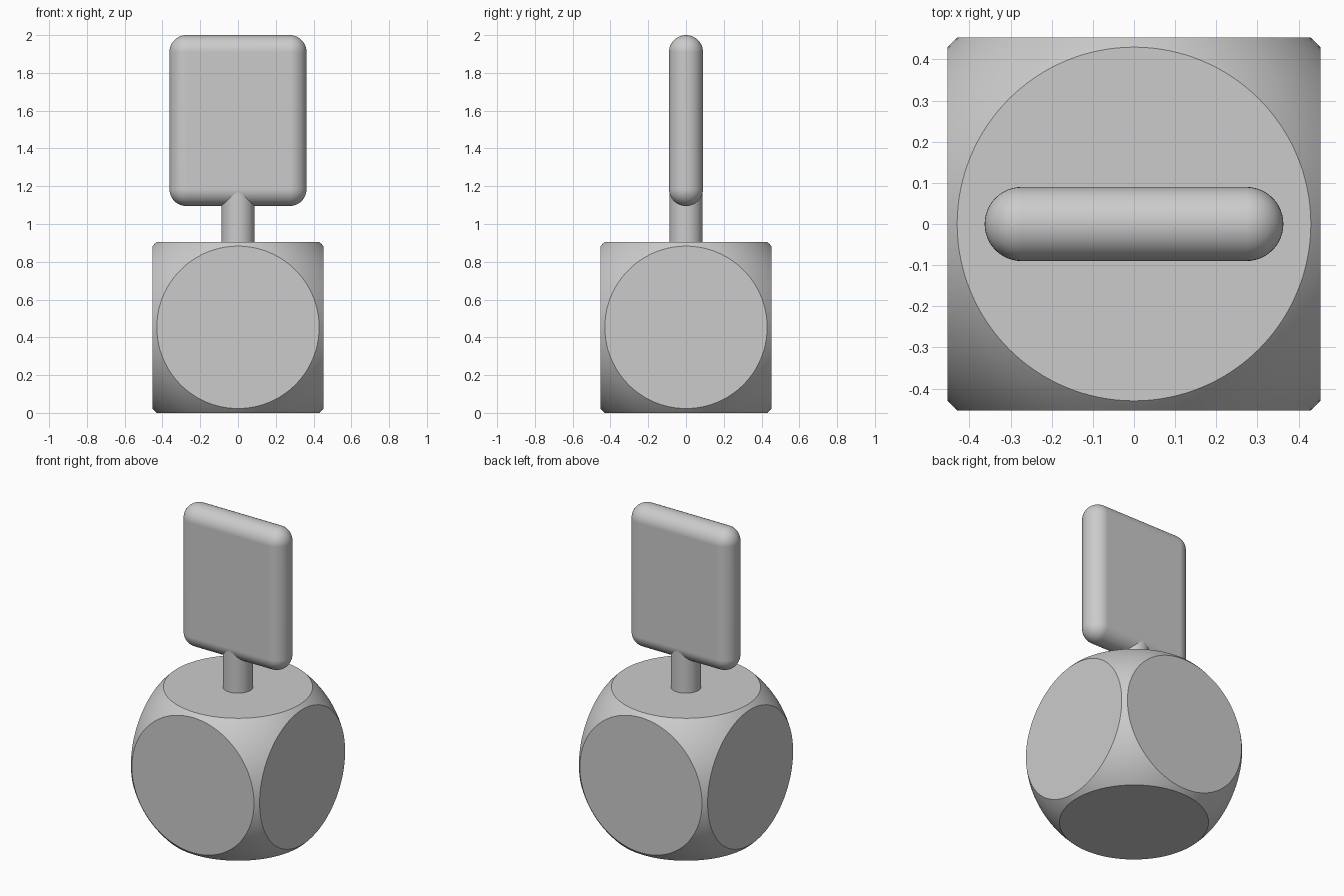
import bpy, bmesh, math
from mathutils import Vector, Matrix

if "Cube" in bpy.data.objects:
    bpy.data.objects.remove(bpy.data.objects["Cube"], do_unlink=True)

GREY = (0.6, 0.6, 0.6, 1)
mat = bpy.data.materials.new("plain grey")
mat.use_nodes = True
mat.diffuse_color = GREY
mat.node_tree.nodes["Principled BSDF"].inputs["Base Color"].default_value = GREY


def finish(bm, name, z):
    """Turn a bmesh into a smooth-shaded object with crisp sharp edges."""
    bmesh.ops.recalc_face_normals(bm, faces=bm.faces)
    mesh = bpy.data.meshes.new(name)
    bm.to_mesh(mesh)
    bm.free()
    mesh.materials.append(mat)
    ob = bpy.data.objects.new(name, mesh)
    bpy.context.collection.objects.link(ob)
    ob.location.z = z
    bpy.ops.object.select_all(action='DESELECT')
    ob.select_set(True)
    bpy.context.view_layer.objects.active = ob
    bpy.ops.object.shade_smooth_by_angle(angle=math.radians(30))
    ob.modifiers.new("Weighted Normal", 'WEIGHTED_NORMAL').keep_sharp = True
    return ob


HALF = 0.453     # half width of the base
FACET = 0.43     # radius of each flat disc
THICK = 0.09     # half thickness of the paddle
PADDLE_X, PADDLE_LOW, PADDLE_TOP = 0.363, 1.095, 2.0

# Base: a sphere sliced flat on six sides
bm = bmesh.new()
bmesh.ops.create_uvsphere(bm, u_segments=128, v_segments=64,
                          radius=math.hypot(HALF, FACET))
for axis in range(3):
    for side in (-1, 1):
        normal = Vector((0, 0, 0))
        normal[axis] = side
        cut = bmesh.ops.bisect_plane(
            bm, geom=bm.verts[:] + bm.edges[:] + bm.faces[:],
            plane_co=normal * HALF, plane_no=normal, clear_outer=True)
        rim = [e for e in cut["geom_cut"] if isinstance(e, bmesh.types.BMEdge)]
        bmesh.ops.edgeloop_fill(bm, edges=rim)
finish(bm, "base", HALF)

# Stem: short round post running into the paddle
bm = bmesh.new()
bmesh.ops.create_cone(bm, cap_ends=True, segments=48, radius1=THICK - 0.002,
                      radius2=THICK - 0.002, depth=0.3)
finish(bm, "stem", 1.04)

# Paddle: slab with fully rounded edges
bm = bmesh.new()
height = PADDLE_TOP - PADDLE_LOW
bmesh.ops.create_cube(bm, size=2, matrix=Matrix.Diagonal(
    (PADDLE_X, THICK, height / 2, 1)))
bmesh.ops.bevel(bm, geom=bm.edges[:], offset=THICK - 0.0002, segments=12,
                profile=0.5, affect='EDGES')
bmesh.ops.remove_doubles(bm, verts=bm.verts, dist=0.001)
finish(bm, "paddle", (PADDLE_TOP + PADDLE_LOW) / 2)
